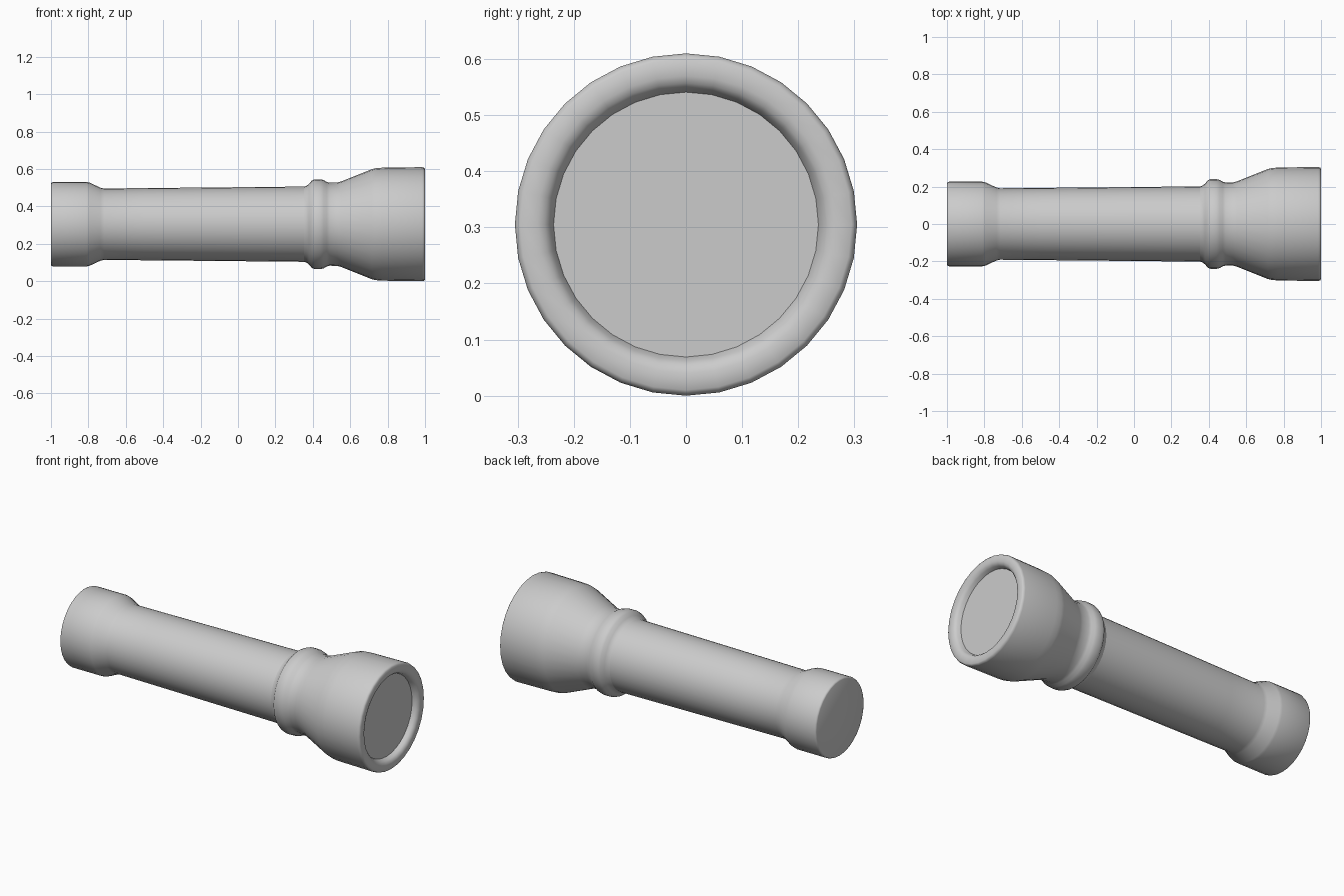
import bpy, bmesh, math
from mathutils import Vector

SIDES = 32
AXIS_Z = 0.305

if "Cube" in bpy.data.objects:
    bpy.data.objects.remove(bpy.data.objects["Cube"])

grey = bpy.data.materials.new("light_grey")
grey.use_nodes = True
colour = (0.6, 0.6, 0.6, 1)
grey.diffuse_color = colour
grey.node_tree.nodes["Principled BSDF"].inputs["Base Color"].default_value = colour


def lathe(name, profile):
    """Turn a profile of (x, radius) points about the long axis."""
    bm = bmesh.new()
    verts = [bm.verts.new((x, 0, r)) for x, r in profile]
    edges = [bm.edges.new(pair) for pair in zip(verts, verts[1:])]
    bmesh.ops.spin(bm, geom=verts + edges, cent=Vector(), axis=Vector((1, 0, 0)),
                   angle=math.tau, steps=SIDES, use_merge=True)
    bmesh.ops.remove_doubles(bm, verts=bm.verts, dist=1e-4)
    bmesh.ops.recalc_face_normals(bm, faces=bm.faces)
    # Profiles run tail to head, so the face nearest the outside must face away from the axis
    side = max(bm.faces, key=lambda f: f.calc_center_median().yz.length)
    centre = side.calc_center_median()
    outward = side.normal.y * centre.y + side.normal.z * centre.z
    if outward < -1e-4 or (abs(outward) <= 1e-4 and side.normal.x < 0):
        bmesh.ops.reverse_faces(bm, faces=bm.faces)
    mesh = bpy.data.meshes.new(name)
    bm.to_mesh(mesh)
    bm.free()
    mesh.materials.append(grey)
    obj = bpy.data.objects.new(name, mesh)
    obj.location.z = AXIS_Z
    bpy.context.collection.objects.link(obj)
    bpy.ops.object.select_all(action="DESELECT")
    obj.select_set(True)
    bpy.context.view_layer.objects.active = obj
    bpy.ops.object.shade_smooth_by_angle(angle=math.radians(50))
    return obj


# Flat-ended tail cap flowing into the slightly tapered barrel
lathe("tail_cap_and_barrel", [
    (-1, 0), (-1, 0.217), (-0.997, 0.223), (-0.99, 0.226),
    (-0.81, 0.226), (-0.795, 0.223), (-0.735, 0.195), (-0.715, 0.191),
    (-0.5, 0.193), (0.34, 0.201), (0.38, 0.202)])

# Rounded collar and flared head with a rolled rim
lathe("collar_and_head", [
    (0.35, 0.2), (0.365, 0.205), (0.38, 0.216), (0.395, 0.234), (0.41, 0.24),
    (0.44, 0.24), (0.458, 0.236), (0.475, 0.226), (0.49, 0.222),
    (0.53, 0.223), (0.55, 0.228), (0.715, 0.294), (0.735, 0.299), (0.77, 0.302),
    (0.985, 0.305), (0.995, 0.302), (1, 0.295),
    (1, 0.265), (0.995, 0.252), (0.985, 0.243), (0.965, 0.236)])

# Flat lens set back inside the rim
lathe("lens", [(0.965, 0.236), (0.965, 0)])
